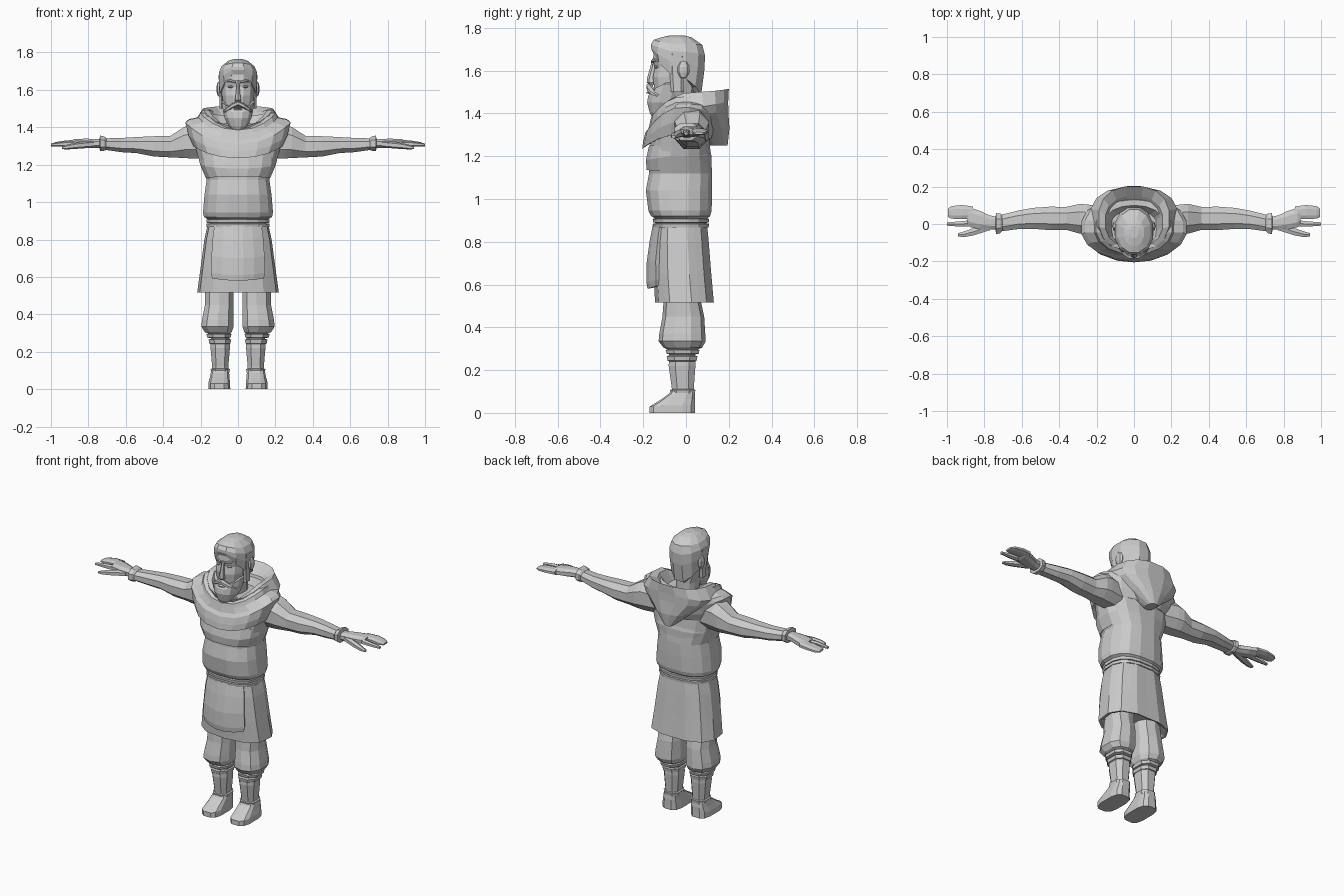
import bpy, bmesh, math

clay = bpy.data.materials.new("plain_grey")
clay.diffuse_color = (0.6, 0.6, 0.6, 1)


def finish(name, bm, mirror=False):
    bmesh.ops.recalc_face_normals(bm, faces=bm.faces)
    me = bpy.data.meshes.new(name)
    bm.to_mesh(me)
    bm.free()
    me.materials.append(clay)
    ob = bpy.data.objects.new(name, me)
    bpy.context.collection.objects.link(ob)
    if mirror:
        ob.modifiers.new("mirror", 'MIRROR')
    return ob


def skin(name, rings, mirror=False):
    """Join closed rings of points into a capped body."""
    bm = bmesh.new()
    vs = [[bm.verts.new(p) for p in r] for r in rings]
    n = len(vs[0])
    for a, b in zip(vs, vs[1:]):
        for i in range(n):
            j = (i + 1) % n
            bm.faces.new((a[i], a[j], b[j], b[i]))
    bm.faces.new(vs[0])
    bm.faces.new(vs[-1])
    return finish(name, bm, mirror)


def corner(i, n, p):
    t = 2 * math.pi * (i + 0.5) / n
    c, s = math.cos(t), math.sin(t)
    return math.copysign(abs(c) ** (2 / p), c), math.copysign(abs(s) ** (2 / p), s)


def body(name, rings, n=16, p=2.3, mirror=False, pleat=0.0):
    """Upright loft; ring = (centre x, half width, front y, back y, z or (front, side, back) z)."""
    out = []
    for cx, rx, yf, yb, z in rings:
        zf, zs, zb = z if isinstance(z, tuple) else (z, z, z)
        pts = []
        for i in range(n):
            c, s = corner(i, n, p)
            k = 1 + pleat * (-1) ** i
            zz = zs + ((zf if s < 0 else zb) - zs) * s * s
            pts.append((cx + rx * c * k, (yf + yb) / 2 + (yb - yf) / 2 * s * k, zz))
        out.append(pts)
    return skin(name, out, mirror)


def limb(name, rings, n=8, p=2.3):
    """Mirrored sideways loft; ring = (x, centre y, centre z, half depth, half height)."""
    out = []
    for x, y, z, ry, rz in rings:
        out.append([(x, y + ry * c, z + rz * s)
                    for c, s in (corner(i, n, p) for i in range(n))])
    return skin(name, out, True)


def blob(name, loc, size):
    bm = bmesh.new()
    bmesh.ops.create_uvsphere(bm, u_segments=8, v_segments=5, radius=1)
    for v in bm.verts:
        v.co = [l + c * s for l, c, s in zip(loc, v.co, size)]
    return finish(name, bm, True)


# Tunic, bulging over the belt
body("tunic", [
    (0, .155, -.14, .095, .905), (0, .185, -.165, .115, .92), (0, .19, -.178, .122, .945),
    (0, .182, -.19, .125, 1.04), (0, .17, -.175, .125, 1.12), (0, .205, -.175, .118, 1.2),
    (0, .235, -.16, .11, 1.31), (0, .2, -.12, .1, 1.42)], 16, 2.5)
body("chest_layer", [
    (0, .165, -.16, .10, (1.14, 1.13, 1.14)), (0, .176, -.186, .122, (1.135, 1.13, 1.14)),
    (0, .205, -.19, .122, (1.18, 1.2, 1.2)), (0, .21, -.175, .11, 1.25)], 16, 2.5)

# Shoulder cape and hanging hood
body("cape", [
    (0, .20, -.165, .10, (1.26, 1.30, 1.30)), (0, .24, -.205, .125, (1.235, 1.30, 1.28)),
    (0, .268, -.20, .14, (1.27, 1.36, 1.32)), (0, .285, -.19, .15, (1.31, 1.43, 1.38)),
    (0, .265, -.175, .15, (1.33, 1.445, 1.42)), (0, .215, -.168, .14, (1.36, 1.455, 1.44)),
    (0, .205, -.162, .13, (1.385, 1.48, 1.46)), (0, .17, -.145, .10, (1.39, 1.48, 1.46)),
    (0, .12, -.11, .06, (1.34, 1.40, 1.40))], 18, 2.2)
body("hood", [
    (0, .03, .11, .195, 1.25), (0, .12, .0, .205, (1.32, 1.33, 1.33)),
    (0, .215, -.10, .20, (1.36, 1.40, 1.41)), (0, .235, -.12, .20, (1.37, 1.43, 1.46)),
    (0, .19, -.145, .203, (1.405, 1.50, 1.515)), (0, .155, -.125, .15, (1.40, 1.495, 1.47)),
    (0, .11, -.10, .07, (1.35, 1.40, 1.40))], 16, 2.4)

# Belt of two cords
for k, z in enumerate((.876, .899)):
    body("belt_cord_%d" % (k + 1), [
        (0, .15, -.135, .09, z - .012), (0, .17, -.155, .108, z - .009),
        (0, .172, -.158, .11, z + .008), (0, .15, -.135, .09, z + .012)], 16, 2.5)

# Pleated skirt with a hollow underside
body("skirt", [
    (0, .15, -.13, .09, .56), (0, .20, -.13, .12, .52), (0, .216, -.142, .132, .517),
    (0, .198, -.15, .12, .65), (0, .178, -.15, .108, .8), (0, .16, -.143, .10, .885)],
    22, 2.6, pleat=.018)

# Curved front apron
bm = bmesh.new()
rows = []
for z, w, y in ((.875, .125, -.157), (.8, .135, -.172), (.7, .142, -.186), (.61, .145, -.187), (.58, .138, -.182)):
    rows.append([bm.verts.new((w * t, y + 2.2 * (w * t) ** 2, z + .012 * t * t))
                 for t in (-1, -.6, -.2, .2, .6, 1)])
for a, b in zip(rows, rows[1:]):
    for i in range(5):
        bm.faces.new((a[i], b[i], b[i + 1], a[i + 1]))
apron = finish("apron", bm)
mod = apron.modifiers.new("thickness", 'SOLIDIFY')
mod.thickness = .025
mod.offset = -1

# Baggy trousers, wrapped shins and boots
body("trouser_leg", [
    (.095, .05, -.07, .04, .29), (.105, .075, -.105, .075, .305), (.11, .09, -.128, .092, .335),
    (.108, .088, -.125, .09, .37), (.10, .08, -.11, .085, .45), (.10, .08, -.105, .07, .52),
    (.095, .08, -.10, .07, .6)], 10, 2.4, True)
body("shin", [
    (.095, .045, -.068, .038, .07), (.095, .046, -.07, .04, .12), (.095, .055, -.085, .048, .22),
    (.095, .052, -.08, .045, .31)], 8, 2.6, True)
for nm, z, cx, r, yf, yb, h in (("upper_shin_band", .286, .102, .071, -.10, .068, .013),
                                ("lower_shin_band", .255, .097, .064, -.095, .058, .016),
                                ("ankle_band", .098, .095, .055, -.078, .048, .016)):
    body(nm, [(cx, r - .018, yf + .02, yb - .02, z - h), (cx, r - .004, yf + .004, yb - .004, z - h * .7),
              (cx, r, yf, yb, z + h * .6), (cx, r - .018, yf + .02, yb - .02, z + h)], 8, 2.6, True)
body("boot", [
    (.10, .06, -.172, .045, 0), (.10, .059, -.172, .045, (.03, .035, .035)),
    (.098, .053, -.125, .045, (.058, .065, .065)), (.096, .05, -.08, .042, .09),
    (.095, .046, -.072, .04, .105)], 12, 3.2, True)

# Sleeves and hands
limb("sleeve", [
    (.16, .02, 1.32, .075, .09), (.25, .025, 1.325, .085, .098), (.29, .028, 1.318, .085, .088),
    (.36, .03, 1.297, .066, .062), (.45, .03, 1.298, .067, .058), (.54, .03, 1.305, .06, .046),
    (.62, .022, 1.305, .053, .041), (.71, .005, 1.31, .047, .033)])
limb("cuff", [
    (.70, .004, 1.31, .04, .03), (.715, .003, 1.313, .056, .041),
    (.737, .002, 1.315, .06, .044), (.74, .002, 1.313, .04, .03)])
limb("palm", [
    (.72, .003, 1.312, .036, .026), (.77, .008, 1.314, .04, .026), (.82, .02, 1.315, .052, .026),
    (.875, .035, 1.316, .056, .022), (.89, .04, 1.316, .045, .015)])
limb("fingers", [
    (.86, .06, 1.316, .036, .018), (.92, .064, 1.315, .04, .016),
    (.975, .062, 1.31, .036, .012), (.995, .06, 1.307, .024, .006)])
limb("pointing_finger", [
    (.86, .004, 1.312, .02, .016), (.93, .0, 1.31, .016, .014), (1.0, .0, 1.306, .01, .008)], 6)
limb("thumb", [
    (.77, -.012, 1.31, .024, .018), (.86, -.042, 1.302, .022, .017),
    (.91, -.055, 1.295, .017, .013), (.94, -.058, 1.29, .01, .007)], 6)

# Head and hair
body("head", [
    (0, .06, -.08, .05, 1.34), (0, .065, -.10, .05, 1.47), (0, .08, -.15, .05, 1.51),
    (0, .087, -.158, .06, 1.57), (0, .088, -.148, .06, 1.615), (0, .09, -.158, .07, 1.65),
    (0, .088, -.152, .07, 1.71), (0, .06, -.11, .05, 1.74)], 12, 2.4)
body("hair", [
    (0, .08, -.12, .05, (1.70, 1.58, 1.47)), (0, .10, -.157, .075, (1.69, 1.575, 1.485)),
    (0, .106, -.168, .09, (1.71, 1.64, 1.60)), (0, .106, -.168, .093, (1.725, 1.69, 1.67)),
    (0, .09, -.155, .08, (1.745, 1.725, 1.72)), (0, .055, -.12, .03, 1.755),
    (0, .025, -.075, -.01, 1.765)], 12, 2.2)
body("sideburn", [
    (.088, .012, -.07, -.01, 1.50), (.09, .012, -.075, -.012, 1.58),
    (.092, .013, -.08, .0, 1.68)], 6, 2.6, True)
blob("ear", (.1, -.012, 1.605), (.016, .03, .042))

# Beard and moustache
body("beard", [
    (0, .018, -.15, -.10, 1.365), (0, .05, -.172, -.06, 1.405), (0, .075, -.184, -.02, 1.45),
    (0, .084, -.18, .0, (1.48, 1.50, 1.50)), (0, .091, -.165, .0, (1.50, 1.54, 1.54)),
    (0, .08, -.13, -.01, (1.50, 1.55, 1.55))], 12, 2.2)
limb("moustache", [
    (0, -.17, 1.528, .016, .012), (.03, -.168, 1.515, .017, .014),
    (.06, -.15, 1.495, .015, .011), (.078, -.13, 1.482, .006, .004)], 6)
limb("lower_lip", [(0, -.17, 1.497, .016, .006), (.022, -.165, 1.495, .01, .003)], 6)

# Nose, brows and eyes
body("nose", [
    (0, .012, -.172, -.14, 1.533), (0, .019, -.184, -.14, 1.545), (0, .015, -.182, -.14, 1.565),
    (0, .009, -.166, -.13, 1.62), (0, .013, -.16, -.13, 1.65)], 6, 2)
limb("brow", [
    (.012, -.153, 1.642, .012, .006), (.04, -.147, 1.65, .012, .008), (.07, -.122, 1.645, .01, .004)], 6)
blob("eye", (.038, -.138, 1.617), (.016, .012, .008))
